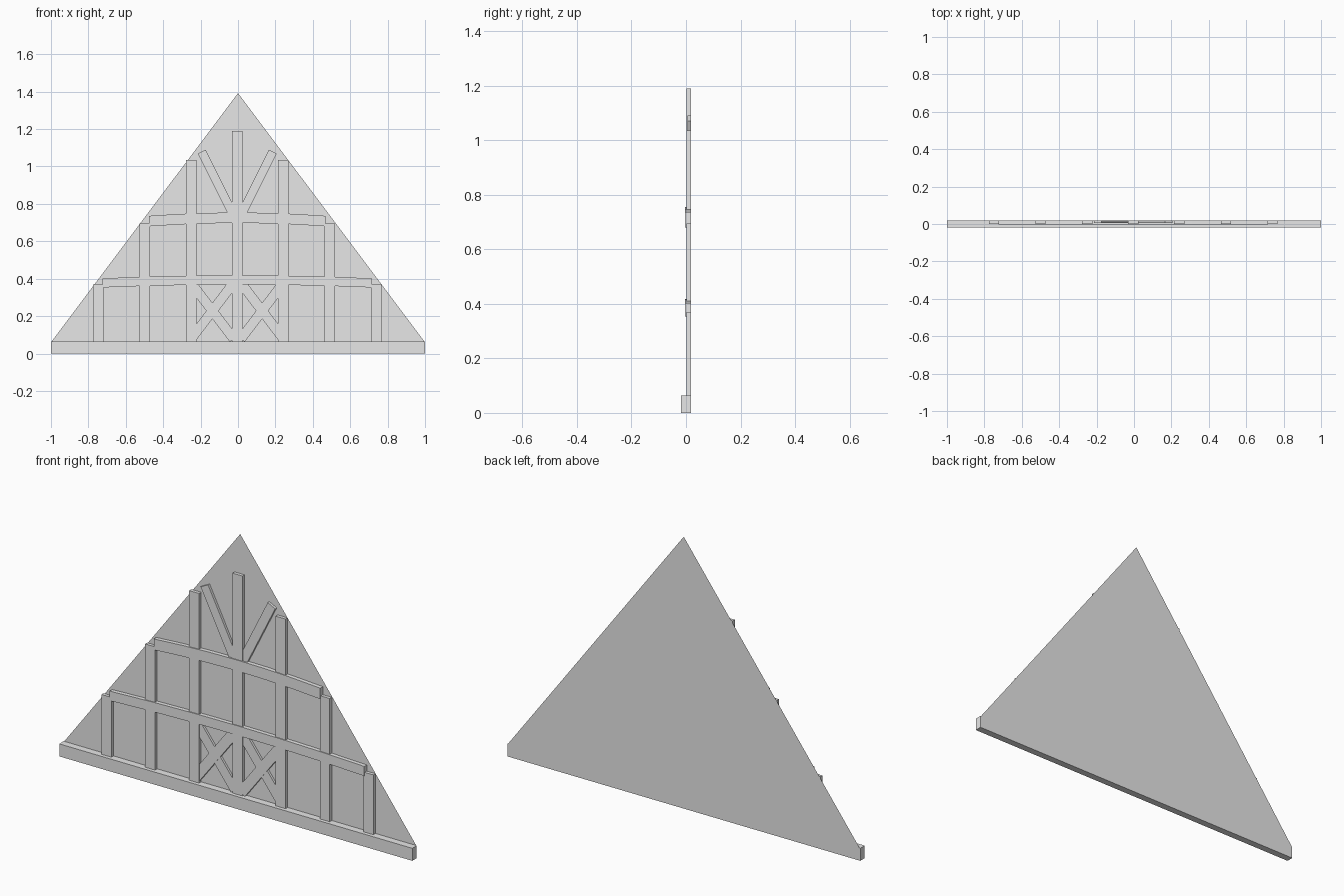
import bpy, bmesh
from mathutils import Vector

if "Cube" in bpy.data.objects:
    bpy.data.objects.remove(bpy.data.objects["Cube"])

BACK = 0.0178   # rear plane of the timbers, just in front of the wall skin

grey = bpy.data.materials.new("plain_grey")
grey.diffuse_color = (0.8, 0.8, 0.8, 1)
grey.use_nodes = True
grey.node_tree.nodes["Principled BSDF"].inputs["Base Color"].default_value = grey.diffuse_color


def prism(name, outline, y0, y1=BACK):
    """Extrude an (x, z) outline from y0 to y1; a single flat face if they match."""
    bm = bmesh.new()
    face = bm.faces.new([bm.verts.new((x, y0, z)) for x, z in outline])
    if y1 != y0:
        out = bmesh.ops.extrude_face_region(bm, geom=[face])
        verts = [g for g in out["geom"] if isinstance(g, bmesh.types.BMVert)]
        bmesh.ops.translate(bm, verts=verts, vec=(0, y1 - y0, 0))
        bmesh.ops.recalc_face_normals(bm, faces=bm.faces)
    mesh = bpy.data.meshes.new(name)
    bm.to_mesh(mesh)
    bm.free()
    mesh.materials.append(grey)
    obj = bpy.data.objects.new(name, mesh)
    bpy.context.collection.objects.link(obj)
    return obj


def box(name, x0, x1, z0, z1, y0, y1=BACK):
    return prism(name, [(x0, z0), (x1, z0), (x1, z1), (x0, z1)], y0, y1)


def brace(name, a, b, width, y0):
    """Straight square-ended timber from a to b in the wall plane."""
    a, b = Vector(a), Vector(b)
    d = (b - a).normalized()
    n = Vector((-d.y, d.x)) * width / 2
    prism(name, [a + n, a - n, b - n, b + n], y0)


def rail(name, x0, x1, z_end, height, rise, y0, steps=6):
    """Horizontal timber with a slight upward bow."""
    pts = []
    for i in range(steps + 1):
        t = i / steps
        pts.append((x0 + (x1 - x0) * t, z_end + rise * (1 - (2 * t - 1) ** 2)))
    prism(name, pts + [(x, z + height) for x, z in reversed(pts)], y0)


# gable wall skin and sill beam
prism("gable_wall", [(-1, 0.06), (1, 0.06), (0, 1.392)], 0.018, 0.018)
box("sill_beam", -1, 1, 0, 0.064, -0.018, 0.018)

# upright posts
C = -0.004
box("king_post", C - 0.028, C + 0.028, 0.06, 1.19, 0.001)
for side, s in (("left", -1), ("right", 1)):
    for label, off, top in (("inner", 0.245, 1.035), ("middle", 0.495, 0.695),
                            ("outer", 0.742, 0.37)):
        x = C + s * off
        box(f"{side}_{label}_post", x - 0.028, x + 0.028, 0.06, top, 0.001)

# bowed cross rails
rail("lower_rail", -0.725, 0.717, 0.353, 0.049, 0.016, -0.003)
rail("upper_rail", -0.475, 0.468, 0.68, 0.056, 0.018, -0.003)

# fan braces at the top and crossed braces at the bottom
for side, s in (("left", -1), ("right", 1)):
    brace(f"{side}_fan_brace", (C + s * 0.02, 0.74), (C + s * 0.19, 1.08), 0.047, 0.005)
    x, z = C + s * 0.133, 0.228
    dx, dz = 0.114, 0.15
    brace(f"{side}_cross_brace_a", (x - dx, z - dz), (x + dx, z + dz), 0.052, 0.004)
    brace(f"{side}_cross_brace_b", (x - dx, z + dz), (x + dx, z - dz), 0.052, 0.006)
